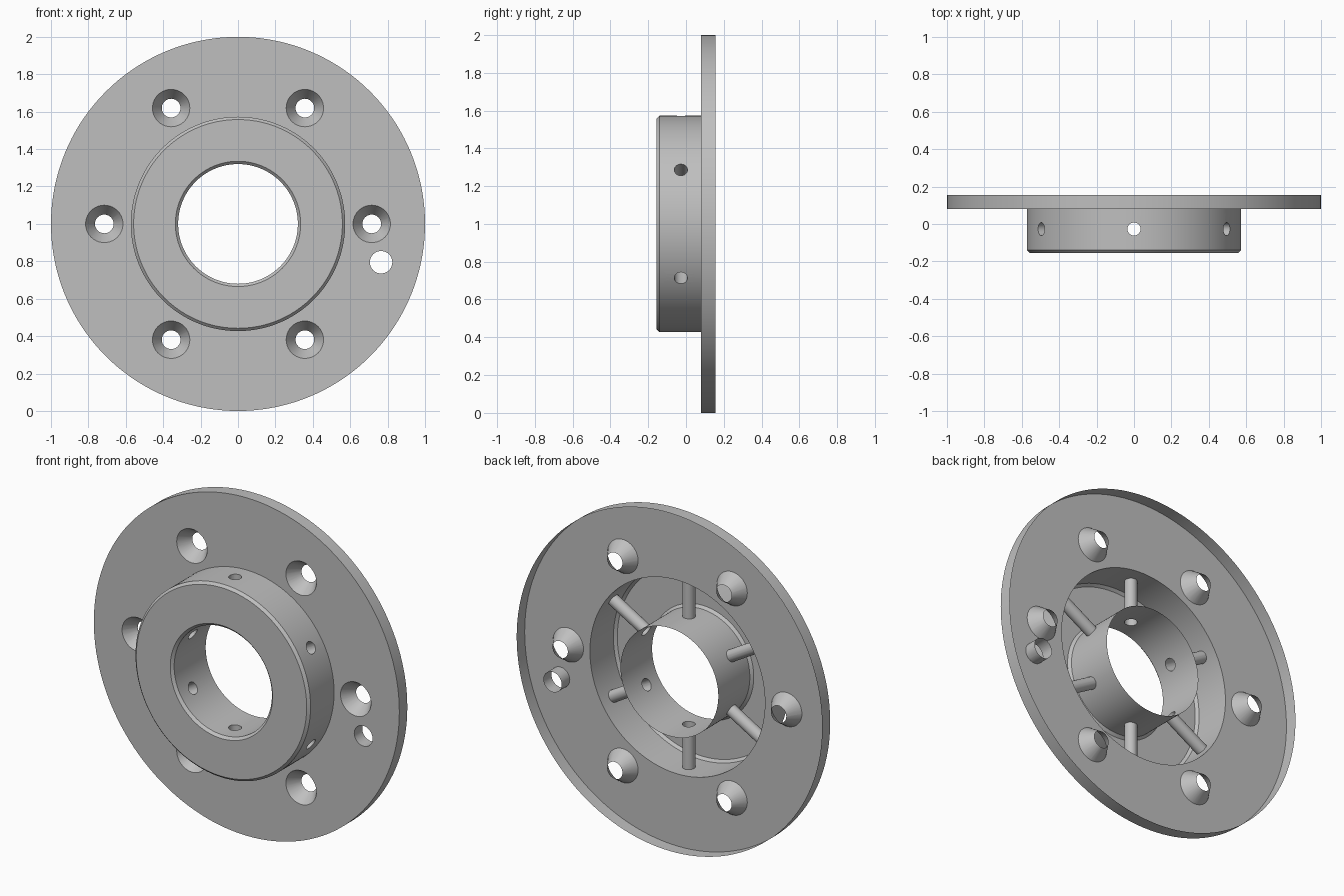
import bpy
import bmesh
from math import radians, sin, cos, pi
from mathutils import Matrix, Vector

cube = bpy.data.objects.get("Cube")
if cube:
    bpy.data.objects.remove(cube, do_unlink=True)

CENTRE = Vector((0, 0, 1))
FRONT, FLANGE, BACK = -0.155, 0.08, 0.155
RIM, BOSS, BORE, CHAMFER = 1.0, 0.573, 0.32, 0.015

metal = bpy.data.materials.new("plain grey metal")
grey = (0.52, 0.52, 0.52, 1)
metal.diffuse_color = grey
metal.use_nodes = True
metal.node_tree.nodes["Principled BSDF"].inputs["Base Color"].default_value = grey


def make_object(name, bm):
    bmesh.ops.recalc_face_normals(bm, faces=bm.faces)
    mesh = bpy.data.meshes.new(name)
    bm.to_mesh(mesh)
    bm.free()
    obj = bpy.data.objects.new(name, mesh)
    bpy.context.collection.objects.link(obj)
    return obj


def lathe(name, profile, steps):
    """Turn a closed (radius, y) profile around the y axis."""
    bm = bmesh.new()
    verts = [bm.verts.new(CENTRE + Vector((r, y, 0))) for r, y in profile]
    edges = [bm.edges.new((v, verts[i - 1])) for i, v in enumerate(verts)]
    bmesh.ops.spin(bm, geom=verts + edges, cent=CENTRE, axis=(0, 1, 0),
                   angle=2 * pi, steps=steps, use_merge=True)
    bmesh.ops.remove_doubles(bm, verts=bm.verts, dist=0.0001)
    return make_object(name, bm)


def add_drill(bm, place, r1, r2, depth, segments=40):
    bmesh.ops.create_cone(bm, cap_ends=True, segments=segments, radius1=r1,
                          radius2=r2, depth=depth, matrix=place)


# Flange and boss, turned as one body
flange = lathe("flanged_collar", [
    (BORE, BACK), (RIM, BACK), (RIM, FLANGE), (BOSS, FLANGE),
    (BOSS, FRONT + CHAMFER), (BOSS - CHAMFER, FRONT),
    (BORE + CHAMFER, FRONT), (BORE, FRONT + CHAMFER)], 144)
flange.data.materials.append(metal)

# Drills for the countersunk bolt holes, radial holes and the locating hole
drills = bmesh.new()
along_y = Matrix.Rotation(radians(-90), 4, 'X')
for k in range(6):
    a = radians(60 * k)
    spot = CENTRE + Vector((0.715 * cos(a), 0.11, 0.715 * sin(a)))
    add_drill(drills, Matrix.Translation(spot) @ along_y, 0.12, 0.04, 0.12)
    spot = CENTRE + Vector((0.42 * sin(a), -0.027, 0.42 * cos(a)))
    add_drill(drills, Matrix.Translation(spot) @ Matrix.Rotation(a, 4, 'Y'),
              0.035, 0.035, 0.4, 32)
spot = CENTRE + Vector((0.765, 0.12, -0.205))
add_drill(drills, Matrix.Translation(spot) @ along_y, 0.06, 0.06, 0.16)
cutter = make_object("hole_drills", drills)
cutter.hide_render = True

cut = flange.modifiers.new("holes", 'BOOLEAN')
cut.operation = 'DIFFERENCE'
cut.solver = 'EXACT'
cut.object = cutter
bpy.context.view_layer.update()
graph = bpy.context.evaluated_depsgraph_get()
drilled = bpy.data.meshes.new_from_object(flange.evaluated_get(graph))
flange.modifiers.clear()
flange.data = drilled
bpy.data.objects.remove(cutter, do_unlink=True)

# Open the back, leaving a thin shell with the hole walls inside
bm = bmesh.new()
bm.from_mesh(drilled)
back = [f for f in bm.faces if all(v.co.y > BACK - 0.001 for v in f.verts)]
bmesh.ops.delete(bm, geom=back, context='FACES')
for f in bm.faces:
    f.material_index = 0
bm.to_mesh(drilled)
bm.free()

for obj in bpy.context.selected_objects:
    obj.select_set(False)
flange.select_set(True)
bpy.context.view_layer.objects.active = flange
bpy.ops.object.shade_smooth_by_angle(angle=radians(30))
